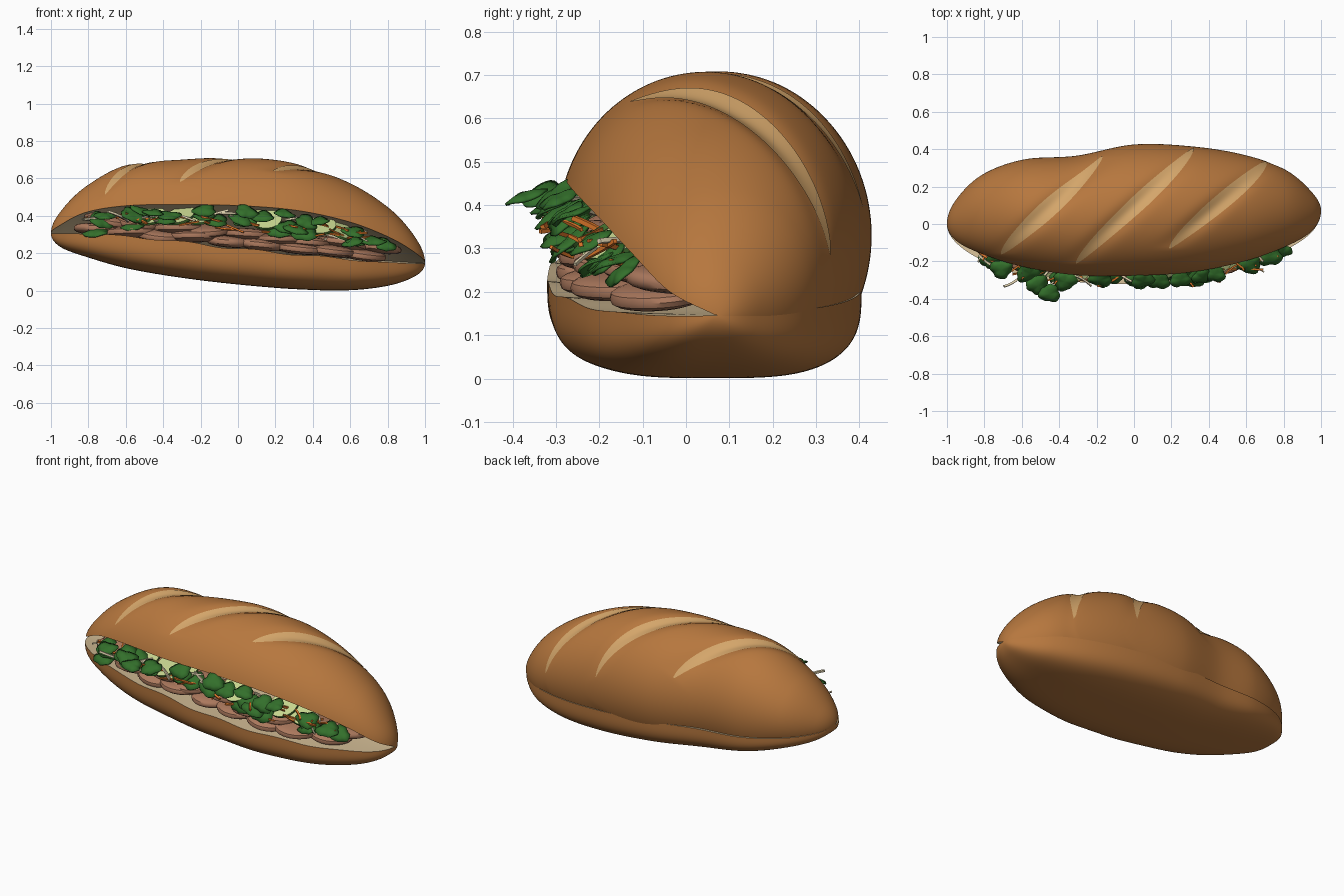
import bpy, bmesh, math, random
from mathutils import Matrix, Vector, Euler

if "Cube" in bpy.data.objects:
    bpy.data.objects.remove(bpy.data.objects["Cube"])

random.seed(7)
R = random.uniform


def material(name, rgb):
    m = bpy.data.materials.new(name)
    m.diffuse_color = (*rgb, 1)
    m.use_nodes = True
    m.node_tree.nodes["Principled BSDF"].inputs["Base Color"].default_value = m.diffuse_color
    return m


CRUST = material("crust_brown", (0.47, 0.185, 0.048))
SCORE = material("score_tan", (0.66, 0.38, 0.145))
CRUMB = material("crumb_cream", (0.67, 0.52, 0.31))
MEAT = material("meat_brown", (0.41, 0.19, 0.11))
LEAF = material("herb_green", (0.033, 0.16, 0.024))
FLESH = material("cucumber_pale", (0.58, 0.68, 0.28))
SKIN = material("cucumber_skin", (0.06, 0.17, 0.03))
CARROT = material("carrot_orange", (0.78, 0.20, 0.025))
RADISH = material("radish_white", (0.76, 0.66, 0.44))

# Loaf profiles at 11 stations, cosine spaced from left tip to right tip
TOP = [.305, .42, .56, .675, .70, .713, .68, .58, .44, .28, .145]
LIP_Z = [.305, .35, .42, .455, .460, .455, .43, .37, .285, .20, .145]
LIP_Y = [0, -.095, -.175, -.245, -.29, -.295, -.275, -.215, -.13, -.04, .07]
BACK = [0, .13, .265, .345, .365, .425, .415, .37, .29, .17, .07]
SEAM = [.305, .285, .27, .25, .235, .215, .195, .175, .16, .15, .145]
RIM_Z = [.305, .305, .305, .29, .262, .225, .195, .168, .15, .145, .145]
RIM_Y = [0, -.10, -.195, -.275, -.31, -.32, -.30, -.235, -.14, -.042, .07]
BASE = [.305, .235, .18, .118, .07, .033, .008, .002, .028, .08, .145]
BASE_BACK = [0, .13, .26, .34, .36, .40, .40, .36, .28, .165, .07]

# Scores: start and end (x, y)
SCORES = [((-.71, -.16), (-.17, .36)), ((-.31, -.21), (.32, .405)),
          ((.19, -.13), (.71, .335))]


def at(table, x):
    """Smooth value of a profile at x."""
    u = math.acos(max(-1, min(1, -x))) / math.pi * 10
    i = min(int(u), 9)
    f = u - i
    b, c = table[i], table[i + 1]
    a = table[i - 1] if i > 0 else 2 * b - c
    d = table[i + 2] if i < 9 else 2 * c - b
    return b + .5 * f * (c - a + f * (2*a - 5*b + 4*c - d + f * (3*(b - c) + d - a)))


def dome(x):
    zc = (at(SEAM, x) + at(LIP_Z, x)) / 2
    yf, yb = at(LIP_Y, x), at(BACK, x)
    return (yf + yb) / 2, zc, max((yb - yf) / 2, 1e-5), max(at(TOP, x) - zc, 1e-5)


def dome_point(x, th, lift=0.0):
    """Point on the upper crust, with the scores pressed in."""
    yc, zc, a, h = dome(x)
    y = yc + a * math.cos(th)
    k = 1 + lift
    for (x0, y0), (x1, y1) in SCORES:
        s = (y - y0) / (y1 - y0)
        if 0 < s < 1:
            d = (x - x0 - s * (x1 - x0)) / .072
            k -= .07 * math.sin(math.pi * s) ** .8 * math.exp(-d * d)
    return Vector((x, yc + k * a * math.cos(th), zc + k * h * math.sin(th)))


def finish(name, bm, mats, angle=40, solid=0):
    bmesh.ops.recalc_face_normals(bm, faces=bm.faces)
    me = bpy.data.meshes.new(name)
    bm.to_mesh(me)
    bm.free()
    for m in mats:
        me.materials.append(m)
    ob = bpy.data.objects.new(name, me)
    bpy.context.collection.objects.link(ob)
    bpy.ops.object.select_all(action='DESELECT')
    bpy.context.view_layer.objects.active = ob
    ob.select_set(True)
    bpy.ops.object.shade_smooth_by_angle(angle=math.radians(angle))
    if solid:
        ob.modifiers.new("thickness", 'SOLIDIFY').thickness = solid
    return ob


NARC, NCUT, NX = 80, 10, 220


def upper_ring(x):
    yc, zc, a, h = dome(x)
    clamp = lambda v: max(-.9, min(.9, v))
    t0 = math.asin(clamp((at(SEAM, x) - .02 * a / .36 - zc) / h))
    t1 = math.pi - math.asin(clamp((at(LIP_Z, x) - zc) / h))
    pts = [dome_point(x, t0 + (t1 - t0) * i / NARC) for i in range(NARC + 1)]
    for i in range(1, NCUT):
        f = i / NCUT
        p = pts[NARC].lerp(pts[0], f)
        p.z += .12 * a * math.sin(math.pi * f)
        pts.append(p)
    return pts


def lower_ring(x):
    yf, yb = at(RIM_Y, x), at(BASE_BACK, x)
    zf, zb, zlow = at(RIM_Z, x), at(SEAM, x), at(BASE, x)
    zf += .006 * math.sin(17 * x) * (1 - x * x)
    pts = []
    for i in range(NARC + 1):
        t = math.pi * i / NARC
        c, s = math.cos(t), math.sin(t)
        f = .5 - .5 * math.copysign(abs(c) ** .58, c)
        rim = zf + (zb - zf) * f
        pts.append(Vector((x, yf + (yb - yf) * f, rim - (rim - zlow) * abs(s) ** .6)))
    for i in range(1, NCUT):
        p = pts[NARC].lerp(pts[0], i / NCUT)
        p.z -= .02 * (yb - yf) * math.sin(math.pi * i / NCUT)
        pts.append(p)
    return pts


def loft(name, ring):
    bm = bmesh.new()
    rows = []
    for i in range(NX + 1):
        x = -math.cos(math.pi * (.004 + .992 * i / NX))
        rows.append([bm.verts.new(p) for p in ring(x)])
    n = len(rows[0])
    for r0, r1 in zip(rows, rows[1:]):
        for j in range(n):
            k = (j + 1) % n
            f = bm.faces.new((r0[j], r0[k], r1[k], r1[j]))
            f.material_index = 0 if j < NARC else 1
    bm.faces.new(rows[0])
    bm.faces.new(rows[-1])
    finish(name, bm, [CRUST, CRUMB])


loft("upper_bread", upper_ring)
loft("lower_bread", lower_ring)

# Pale leaf-shaped strips lying in the scores
bm = bmesh.new()
for (x0, y0), (x1, y1) in SCORES:
    prev = None
    for i in range(81):
        s = i / 80
        xm, y = x0 + s * (x1 - x0), y0 + s * (y1 - y0)
        w = .067 * math.sin(math.pi * s) ** .65 + .0005
        yc, _, a, _ = dome(xm)
        th = math.acos(max(-.99, min(.99, (y - yc) / a)))
        row = [bm.verts.new(dome_point(xm + w * (j / 5 - 1), th, .01)) for j in range(11)]
        if prev:
            for j in range(10):
                bm.faces.new((prev[j], prev[j + 1], row[j + 1], row[j]))
        prev = row
finish("crust_scores", bm, [SCORE])


def place(bm, verts, loc, rot, scale=(1, 1, 1)):
    m = Matrix.LocRotScale(Vector(loc), Euler(rot), Vector(scale))
    bmesh.ops.transform(bm, matrix=m, verts=verts)


# Meat slices in two overlapping layers
bm = bmesh.new()
for layer in range(2):
    for i in range(9):
        x = -.72 + .178 * i + .06 * layer - .03 + R(-.025, .025)
        vs = bmesh.ops.create_uvsphere(bm, u_segments=28, v_segments=12, radius=1)["verts"]
        for v in vs:
            v.co.z = math.copysign(abs(v.co.z) ** .7, v.co.z)
            v.co.y += .2 * v.co.x ** 2
        z = at(RIM_Z, x) + .028 + .048 * layer + R(-.006, .01)
        place(bm, vs, (x, at(RIM_Y, x) + .125 + .015 * layer + R(-.02, .04), z),
              (R(-.1, .2), .09 + R(-.12, .1), R(-.3, .3)), (R(.12, .15), .115, .031))
finish("meat_slices", bm, [MEAT])

# Cucumber slices: pale faces, dark rim
bm = bmesh.new()
for x in (-.47, -.31, -.20, .15, .44, .55):
    old = set(bm.faces)
    vs = bmesh.ops.create_cone(bm, cap_ends=True, segments=28, radius1=.085,
                               radius2=.085, depth=.014)["verts"]
    for f in set(bm.faces) - old:
        f.material_index = 0 if len(f.verts) > 4 else 1
    place(bm, vs, (x, at(LIP_Y, x) + .065, at(LIP_Z, x) - .06),
          (R(.5, .75), R(-.2, .4), R(-.3, .3)))
finish("cucumber_slices", bm, [FLESH, SKIN])

# Herb leaves: softly lobed, cupped plates
bm = bmesh.new()


def leaf(x, y, z, r):
    n = 30
    mid = bm.verts.new((0, 0, 0))
    rings = [[], []]
    turn = R(0, 6.28)
    for i in range(n):
        t = 2 * math.pi * i / n
        lobes = .90 + .10 * math.cos(3 * t) + .04 * math.cos(7 * t)
        for k, q in enumerate((.5, 1)):
            d = q * (1 + (lobes - 1) * q)
            rings[k].append(bm.verts.new((d * math.cos(t + turn), d * math.sin(t + turn),
                                          -.22 * q * q + .06 * q * math.cos(3 * t))))
    for i in range(n):
        j = (i + 1) % n
        a, b = rings
        bm.faces.new((mid, a[i], a[j]))
        bm.faces.new((a[i], b[i], b[j], a[j]))
    place(bm, [mid] + rings[0] + rings[1], (x, y, z),
          (R(.3, .75), R(-.25, .4), 0), (r * 1.15, r, r))


# Outer leaves that stick out past the bread
for x, y in ((-.71, -.245), (-.51, -.33), (-.45, -.375), (-.37, -.31), (-.18, -.30),
             (.05, -.31), (.13, -.31), (.25, -.30), (.37, -.29), (.43, -.27),
             (.62, -.225), (.79, -.155)):
    leaf(x, y, at(LIP_Z, x) - R(.012, .045), R(.054, .062))
# Tucked leaves in clumps
for cx, count in ((-.75, 2), (-.56, 3), (-.40, 1), (-.13, 2), (.02, 2), (.22, 2),
                  (.34, 4), (.64, 2), (.76, 1)):
    for i in range(count):
        x = cx + R(-.05, .05)
        leaf(x, at(LIP_Y, x) + R(-.02, .03), at(LIP_Z, x) - R(.04, .11), R(.055, .07))
finish("herb_leaves", bm, [LEAF], 60, .006)


# Shredded vegetables: thin bent four-sided sticks
def shreds(name, mat, count, extra=()):
    bm = bmesh.new()
    spots = [(R(-.8, .75), R(-.015, .05)) for _ in range(count)] + list(extra)
    for x, dy in spots:
        vs, prev, bend, n = [], None, R(-.25, .25), 7
        for i in range(n):
            u = 2 * i / (n - 1) - 1
            row = [bm.verts.new((u, bend * (1 - u * u) + .08 * a, .08 * b))
                   for a, b in ((-1, -1), (1, -1), (1, 1), (-1, 1))]
            vs += row
            if prev:
                for j in range(4):
                    k = (j + 1) % 4
                    bm.faces.new((prev[j], prev[k], row[k], row[j]))
            else:
                bm.faces.new(row)
            prev = row
        bm.faces.new(prev)
        lo, hi = at(RIM_Z, x) + .10, at(LIP_Z, x) - .04
        size = R(.045, .075)
        place(bm, vs, (x, at(LIP_Y, x) + dy, R(min(lo, hi), hi)),
              (R(-.4, .4), R(-.3, .5), R(-1.0, 1.0)), (size, size, size))
    finish(name, bm, [mat], 50)


shreds("carrot_shreds", CARROT, 34, [(.42, -.03), (.63, -.03)])
shreds("radish_shreds", RADISH, 16, [(-.64, -.06), (.66, -.04)])
